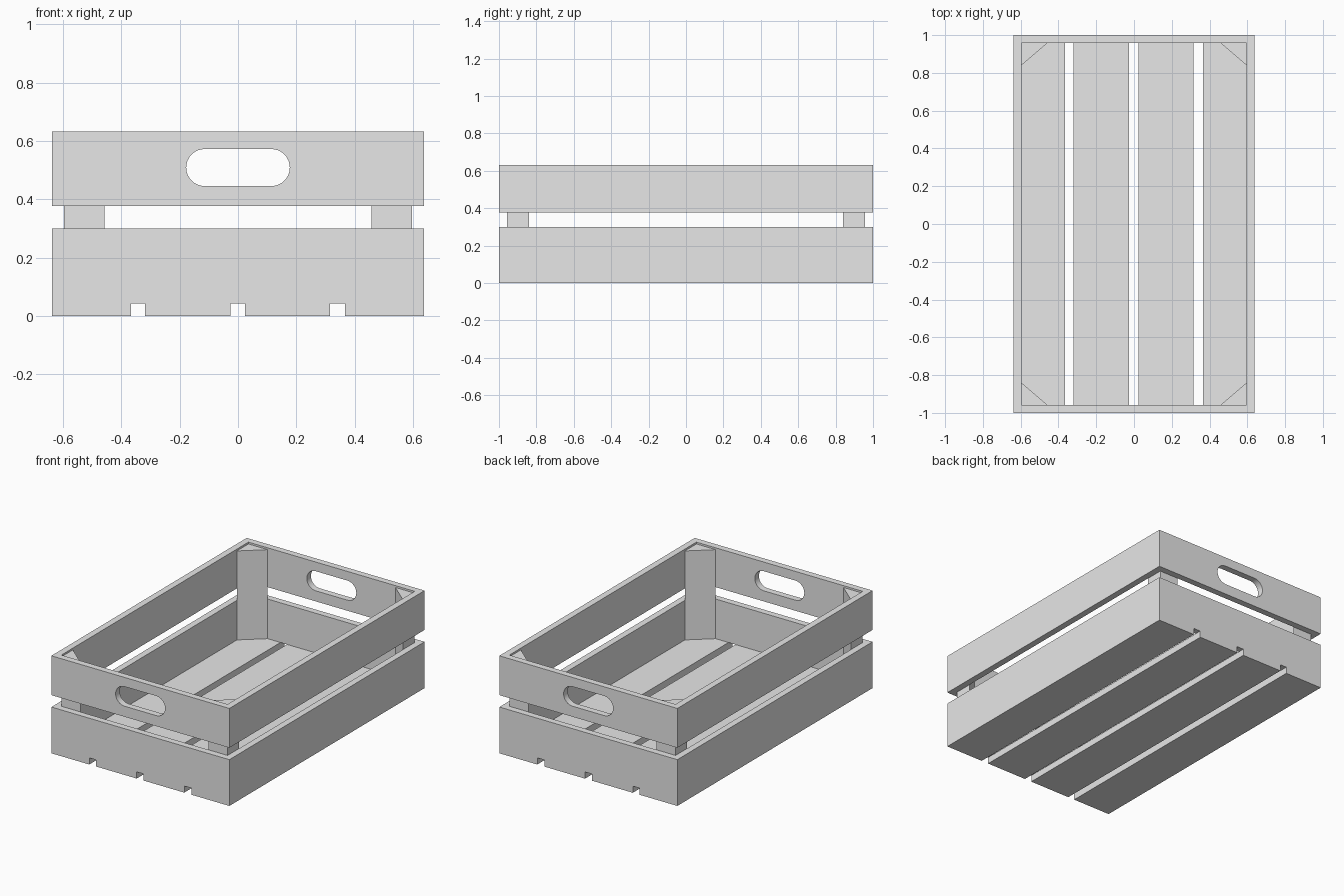
import bpy, bmesh
from math import cos, sin, pi

cube = bpy.data.objects.get("Cube")
if cube:
    bpy.data.objects.remove(cube, do_unlink=True)

HALF_X, HALF_Y, WALL = 0.638, 1.0, 0.042
IN_X, IN_Y = HALF_X - WALL, HALF_Y - WALL
FLOOR, LOW_TOP, HIGH_BASE, TOP = 0.043, 0.3, 0.377, 0.632

wood = bpy.data.materials.new("grey_wood")
wood.use_nodes = True
wood.diffuse_color = (0.8, 0.8, 0.8, 1)
wood.node_tree.nodes["Principled BSDF"].inputs["Base Color"].default_value = wood.diffuse_color


def finish(name, bm):
    bmesh.ops.recalc_face_normals(bm, faces=bm.faces)
    mesh = bpy.data.meshes.new(name)
    bm.to_mesh(mesh)
    bm.free()
    mesh.materials.append(wood)
    obj = bpy.data.objects.new(name, mesh)
    bpy.context.collection.objects.link(obj)
    return obj


def prism(name, outline, offset):
    """Extrude a closed 3D outline along an offset."""
    bm = bmesh.new()
    face = bm.faces.new([bm.verts.new(p) for p in outline])
    ext = bmesh.ops.extrude_face_region(bm, geom=[face], use_keep_orig=True)
    moved = [v for v in ext["geom"] if isinstance(v, bmesh.types.BMVert)]
    bmesh.ops.translate(bm, verts=moved, vec=offset)
    return finish(name, bm)


def frame(name, z0, z1):
    """Rectangular band of four boards."""
    bm = bmesh.new()
    signs = [(-1, -1), (1, -1), (1, 1), (-1, 1)]
    loops = [[bm.verts.new((sx * x, sy * y, z)) for sx, sy in signs]
             for x, y, z in ((HALF_X, HALF_Y, z0), (HALF_X, HALF_Y, z1),
                             (IN_X, IN_Y, z1), (IN_X, IN_Y, z0))]
    for k in range(4):
        a, b = loops[k], loops[(k + 1) % 4]
        for i in range(4):
            j = (i + 1) % 4
            bm.faces.new((a[i], a[j], b[j], b[i]))
    return finish(name, bm)


# Floor slats
edges = [-HALF_X, -0.366, -0.319, -0.026, 0.024, 0.315, 0.366, HALF_X]
for n in range(4):
    a, b = edges[2 * n], edges[2 * n + 1]
    prism(f"floor_slat_{n + 1}",
          [(a, -HALF_Y, 0), (b, -HALF_Y, 0), (b, HALF_Y, 0), (a, HALF_Y, 0)],
          (0, 0, FLOOR))

# Lower and upper wall bands
frame("lower_walls", FLOOR, LOW_TOP)
upper = frame("upper_walls", HIGH_BASE, TOP)

# Rounded hand holes through both ends
R, REACH, MID_Z, STEPS = 0.0635, 0.114, 0.509, 16
slot = []
for side, start in ((1, -pi / 2), (-1, pi / 2)):
    for i in range(STEPS + 1):
        t = start + pi * i / STEPS
        slot.append((side * REACH + R * cos(t), -1.2, MID_Z + R * sin(t)))
cutter = prism("hand_hole_cutter", slot, (0, 2.4, 0))
cutter.hide_render = True
cut = upper.modifiers.new("hand_holes", "BOOLEAN")
cut.operation, cut.solver, cut.object = "DIFFERENCE", "EXACT", cutter
bpy.ops.object.select_all(action="DESELECT")
bpy.context.view_layer.objects.active = upper
upper.select_set(True)
bpy.ops.object.modifier_apply(modifier=cut.name)
bpy.data.objects.remove(cutter, do_unlink=True)
bpy.ops.object.shade_smooth_by_angle()

# Triangular corner posts
for sx, x_name in ((-1, "right"), (1, "left")):
    for sy, y_name in ((-1, "front"), (1, "back")):
        x, y = sx * IN_X, sy * IN_Y
        prism(f"{y_name}_{x_name}_post",
              [(x, y, FLOOR), (x - sx * 0.138, y, FLOOR), (x, y - sy * 0.118, FLOOR)],
              (0, 0, TOP - 0.012 - FLOOR))
